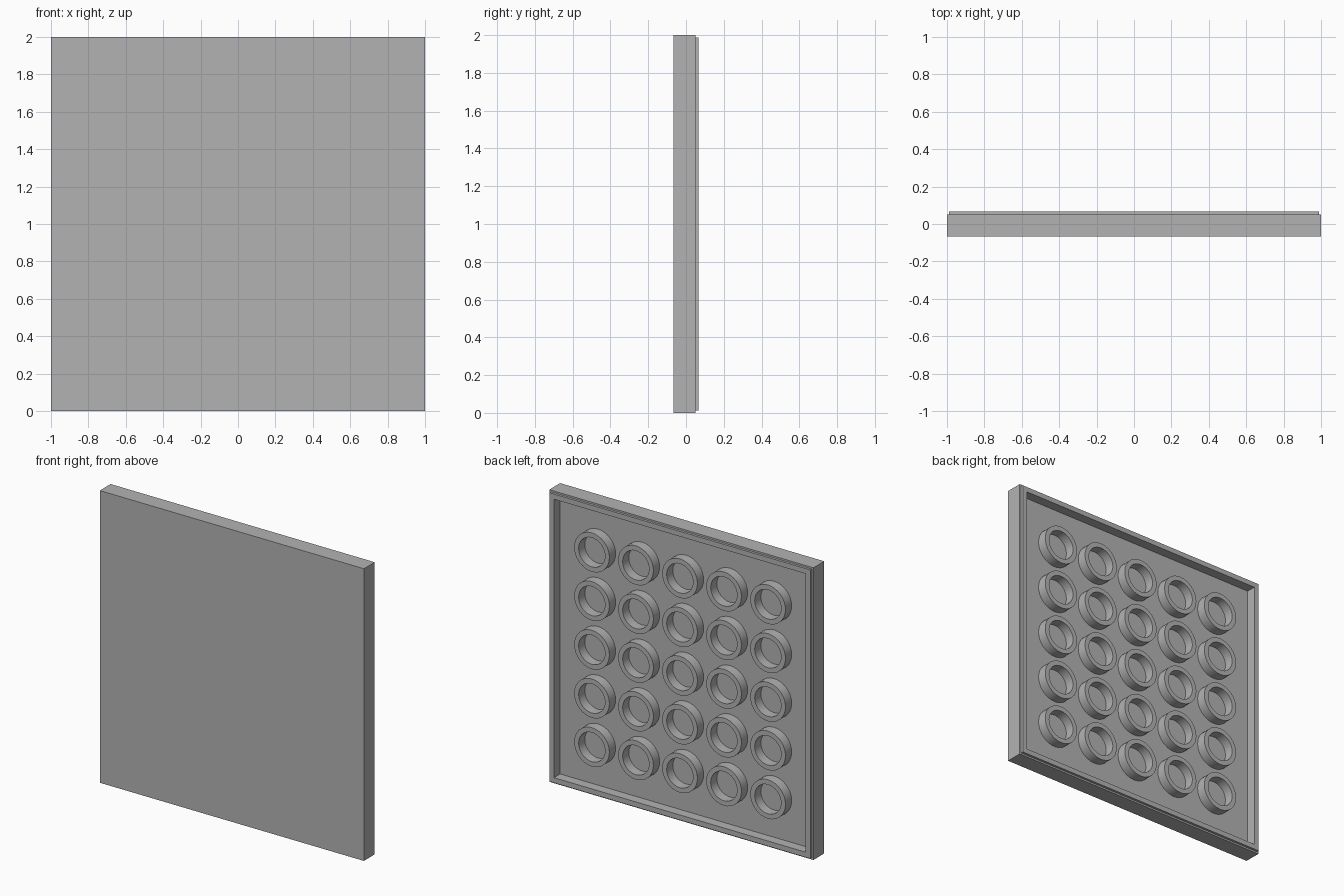
import bpy, bmesh, math
from mathutils import Matrix, Vector

cube = bpy.data.objects.get("Cube")
if cube:
    bpy.data.objects.remove(cube, do_unlink=True)

U = 1 / 60                  # base module: the tile is 120 modules wide, 8 deep
BACK = 4 * U                # rear rim plane
FLOOR = 0.0                 # recess floor plane

grey = bpy.data.materials.new("Light grey")
grey.use_nodes = True
colour = (0.45, 0.45, 0.45, 1)
grey.diffuse_color = colour
grey.node_tree.nodes["Principled BSDF"].inputs["Base Color"].default_value = colour


def make_object(name, bm):
    bmesh.ops.recalc_face_normals(bm, faces=bm.faces[:])
    mesh = bpy.data.meshes.new(name)
    bm.to_mesh(mesh)
    bm.free()
    mesh.materials.append(grey)
    obj = bpy.data.objects.new(name, mesh)
    bpy.context.collection.objects.link(obj)
    return obj


def push(bm, face, distance):
    """Extrude one face along y and return the moved face."""
    new = bmesh.ops.extrude_discrete_faces(bm, faces=[face])["faces"][0]
    bmesh.ops.translate(bm, verts=new.verts[:], vec=(0, distance, 0))
    return new


# Panel: slab, stepped rear lip and hollow recess
bm = bmesh.new()
bmesh.ops.create_cube(bm, size=1, matrix=Matrix.Translation((0, -U / 2, 1))
                      @ Matrix.Diagonal((2, 7 * U, 2, 1)))
bm.normal_update()
face = max(bm.faces, key=lambda f: f.normal.y)
bmesh.ops.inset_region(bm, faces=[face], thickness=U)
face = push(bm, face, U)
bm.normal_update()
bmesh.ops.inset_region(bm, faces=[face], thickness=3 * U)
push(bm, face, FLOOR - BACK)
make_object("panel", bm)

# One ring tube, lathed around the y axis
bm = bmesh.new()
profile = [(8, FLOOR), (8, BACK), (6, BACK), (6, FLOOR)]
verts = [bm.verts.new((r * U, y, 0)) for r, y in profile]
edges = [bm.edges.new(pair) for pair in zip(verts, verts[1:])]
bmesh.ops.spin(bm, geom=verts + edges, cent=(0, 0, 0), axis=(0, 1, 0),
               angle=math.tau, steps=32)
bmesh.ops.remove_doubles(bm, verts=bm.verts[:], dist=1e-5)
tube = make_object("tube", bm)
bpy.ops.object.select_all(action="DESELECT")
tube.select_set(True)
bpy.context.view_layer.objects.active = tube
bpy.ops.object.shade_smooth_by_angle(angle=math.radians(30))

# Five by five grid of tubes sharing one mesh
spots = [Vector((20 * U * i, 0, 1 + 20 * U * j))
         for i in range(-2, 3) for j in range(-2, 3)]
tube.location = spots[0]
for spot in spots[1:]:
    copy = tube.copy()
    copy.location = spot
    bpy.context.collection.objects.link(copy)
